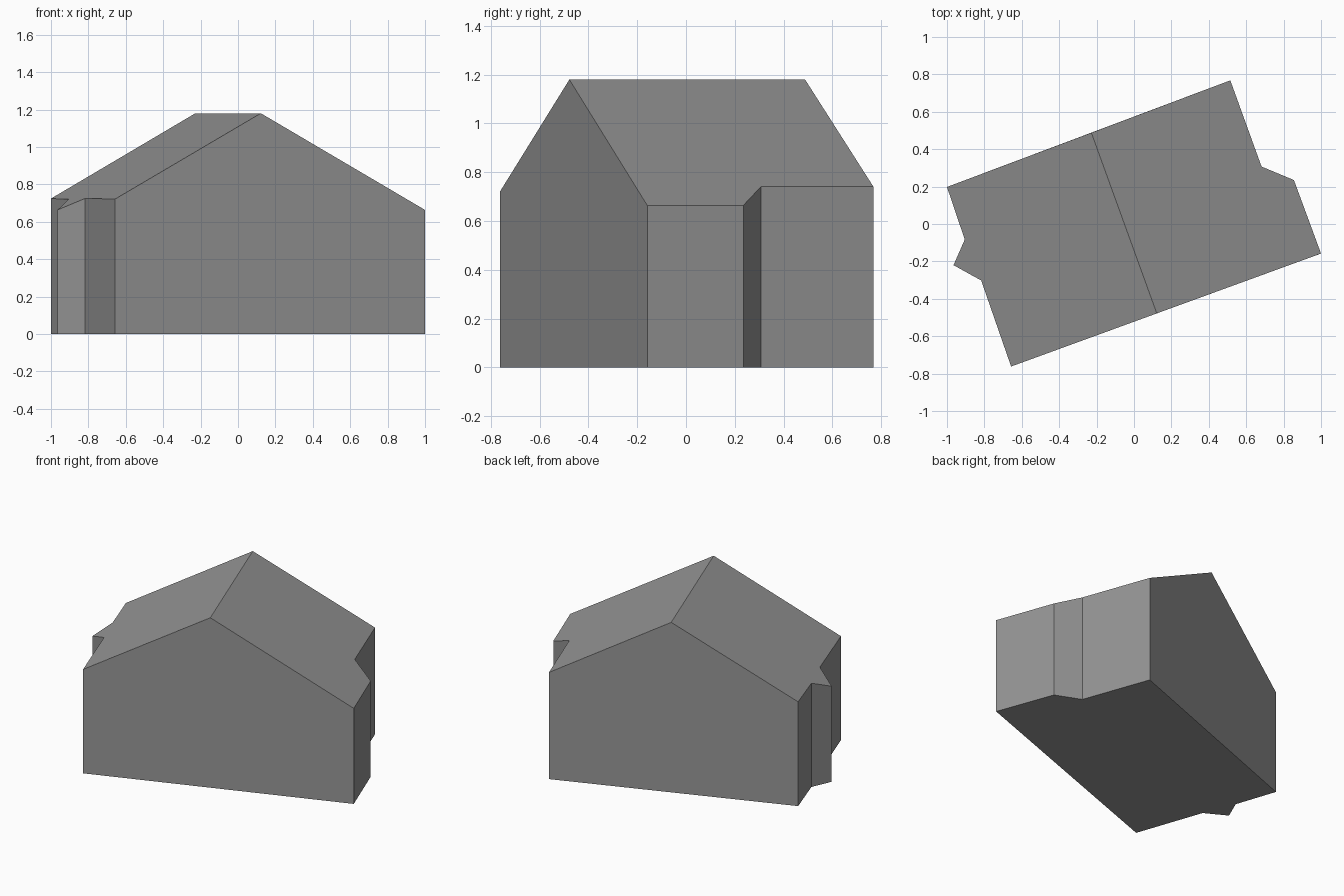
import bpy
import bmesh
from mathutils import Vector

old = bpy.data.objects.get("Cube")
if old:
    bpy.data.objects.remove(old, do_unlink=True)

GREY = (0.3, 0.3, 0.3, 1)
mat = bpy.data.materials.new("plain grey")
mat.use_nodes = True
mat.diffuse_color = GREY
bsdf = mat.node_tree.nodes["Principled BSDF"]
bsdf.inputs["Base Color"].default_value = GREY
bsdf.inputs["Roughness"].default_value = 0.8

# Ridge of the gabled roof, and the eave outline on each side of it
RIDGE_FRONT, RIDGE_BACK = Vector((0.122, -0.478)), Vector((-0.228, 0.488))
RIDGE_HEIGHT, ROOF_SLOPE = 1.18, 0.553
east_eave = [(1, -0.158), (0.855, 0.235), (0.682, 0.307), (0.515, 0.768)]
west_eave = [(-1, 0.198), (-0.905, -0.083), (-0.965, -0.22), (-0.817, -0.302), (-0.657, -0.762)]
ridge_dir = (RIDGE_BACK - RIDGE_FRONT).normalized()
across = Vector((ridge_dir.y, -ridge_dir.x))


def roof_height(p):
    """Height of the pitched roof above a ground point."""
    return RIDGE_HEIGHT - ROOF_SLOPE * abs((p - RIDGE_FRONT).dot(across))


bm = bmesh.new()
outline = [RIDGE_FRONT, *map(Vector, east_eave), RIDGE_BACK, *map(Vector, west_eave)]
top = [bm.verts.new((p.x, p.y, roof_height(p))) for p in outline]
back = len(east_eave) + 1

# Floor corners, leaving out the two ridge ends
corners = [i for i in range(len(outline)) if i not in (0, back)]
base = {i: bm.verts.new((outline[i].x, outline[i].y, 0)) for i in corners}

# Two roof slopes and the floor
bm.faces.new(top[:back + 1])
bm.faces.new(top[back:] + top[:1])
bm.faces.new([base[i] for i in reversed(corners)])

# Walls: each gable end is a single five-sided face
for a, b in zip(corners, corners[1:] + corners[:1]):
    face = [base[a], base[b], top[b]]
    if b == back + 1:
        face.append(top[back])
    elif b == 1:
        face.append(top[0])
    bm.faces.new(face + [top[a]])
bmesh.ops.recalc_face_normals(bm, faces=bm.faces)

mesh = bpy.data.meshes.new("gabled_building")
bm.to_mesh(mesh)
bm.free()
mesh.materials.append(mat)
building = bpy.data.objects.new("gabled_building", mesh)
bpy.context.collection.objects.link(building)
